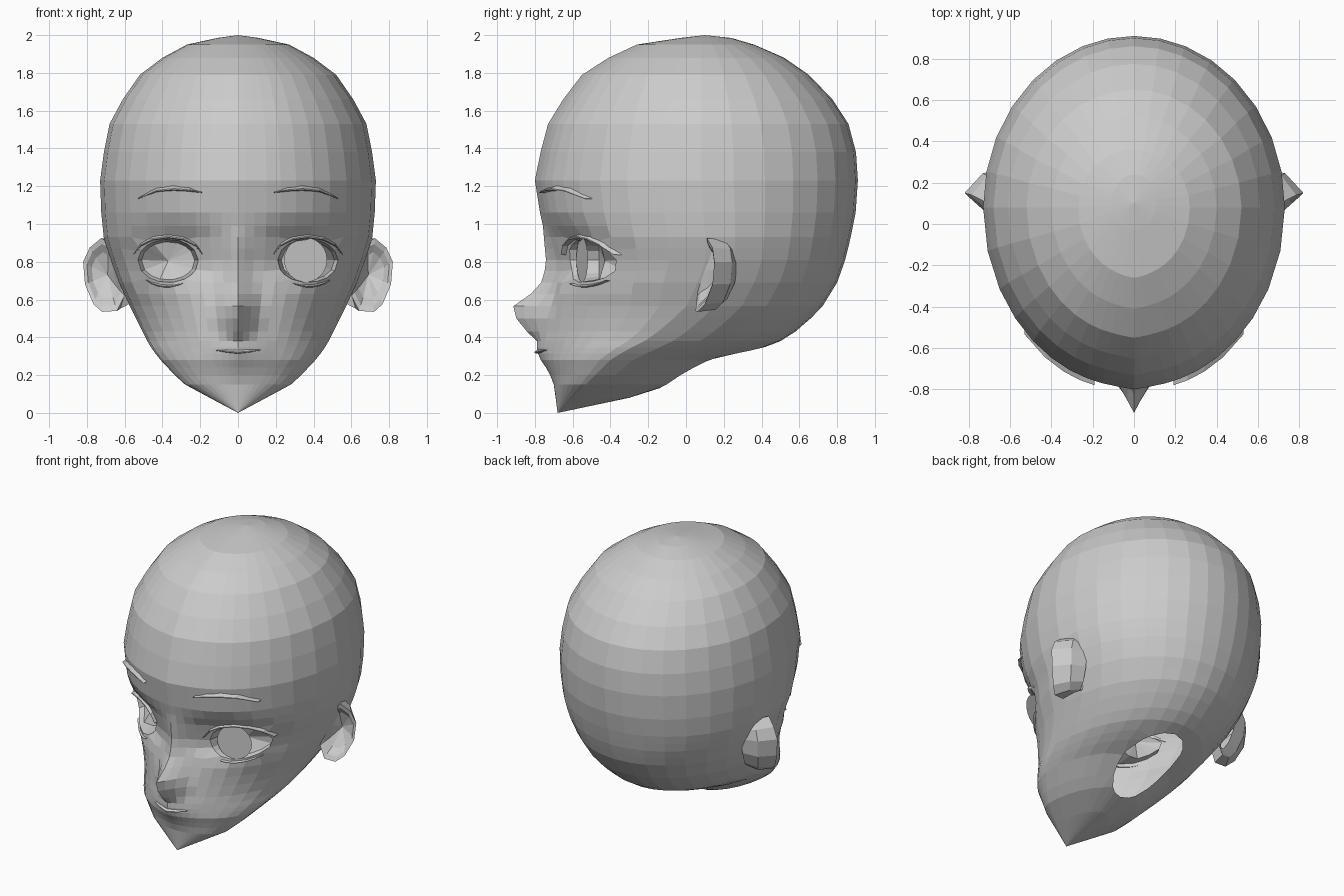
import bpy, bmesh, math
from mathutils import Vector

if "Cube" in bpy.data.objects:
    bpy.data.objects.remove(bpy.data.objects["Cube"])

grey = bpy.data.materials.new("plain_grey")
grey.diffuse_color = (0.6, 0.6, 0.6, 1)
grey.use_nodes = True
grey.node_tree.nodes["Principled BSDF"].inputs["Base Color"].default_value = grey.diffuse_color


def make(name, bm):
    bmesh.ops.recalc_face_normals(bm, faces=bm.faces[:])
    me = bpy.data.meshes.new(name)
    bm.to_mesh(me)
    bm.free()
    ob = bpy.data.objects.new(name, me)
    bpy.context.collection.objects.link(ob)
    me.materials.append(grey)
    return ob


def table(rows, z):
    """Linear lookup in a table sorted from high z to low z."""
    for a, b in zip(rows, rows[1:]):
        if a[0] >= z >= b[0]:
            t = (a[0] - z) / (a[0] - b[0])
            return [p + (q - p) * t for p, q in zip(a[1:], b[1:])]
    return list(rows[0][1:] if z > rows[0][0] else rows[-1][1:])


# Skull sections: height, front y, back y, half width, y of widest point
SECTIONS = [
    (1.985, -.02, .24, .11, .09), (1.95, -.25, .36, .27, .08),
    (1.88, -.40, .52, .40, .08), (1.79, -.54, .65, .52, .08),
    (1.66, -.64, .775, .61, .08), (1.53, -.72, .86, .68, .08),
    (1.38, -.76, .90, .71, .08), (1.23, -.79, .91, .73, .08),
    (1.07, -.765, .90, .725, .09), (.92, -.735, .87, .71, .10),
    (.80, -.70, .84, .67, .10), (.69, -.70, .80, .63, .06),
    (.56, -.725, .72, .57, 0), (.45, -.74, .61, .515, -.12),
    (.38, -.745, .50, .48, -.22), (.33, -.74, .37, .45, -.32),
    (.28, -.74, .18, .41, -.40), (.20, -.71, .02, .335, -.48),
    (.15, -.70, -.08, .28, -.53), (.08, -.69, -.30, .15, -.60)]
# Nose and lip projection: height, amount, half width
NOSE = [(.98, .01, .10), (.80, .045, .10), (.70, .06, .11), (.63, .11, .12),
        (.565, .19, .13), (.50, .165, .14), (.43, .10, .13), (.38, .045, .18),
        (.33, .05, .22), (.26, .02, .2), (.15, 0, .2)]
HEIGHTS = [1.985, 1.95, 1.88, 1.79, 1.66, 1.53, 1.38, 1.23, 1.06, .99, .93, .87, .81,
           .75, .69, .63, .565, .5, .43, .38, .345, .315, .28, .24, .2, .15, .08]
HALF = [0, 3, 7, 12, 18, 25, 33, 42, 52, 63, 76, 90, 102, 114, 126, 138, 149, 160, 170, 180]
ANGLES = HALF + [360 - a for a in HALF[-2:0:-1]]
EYE = Vector((.37, .805))
EYE_R = Vector((.16, .115))


def relief(x, z):
    """Nose, lips and eye sockets as a shift in y."""
    amount, width = table(NOSE, z)
    nose = amount * max(0, 1 - abs(x) / width) ** 1.3
    socket = .07 * math.exp(-((abs(x) - .33) / .2) ** 2 - ((z - .85) / .14) ** 6)
    return socket - nose


def taper(k, z):
    """Draws the cheeks in toward the mouth and chin."""
    return max(0, k) ** (1 + .25 * min(1, max(0, (.7 - z) / .25)))


def front_y(x, z):
    f, b, w, c = table(SECTIONS, z)
    return c + (f - c) * taper(math.sqrt(max(0, 1 - (x / w) ** 2)), z) + relief(x, z)


def under_z(x, y):
    """Height of the underside behind the jaw."""
    lo, hi = .08, .8
    for _ in range(30):
        z = (lo + hi) / 2
        f, b, w, c = table(SECTIONS, z)
        r = (y - c) / (b - c if y > c else f - c)
        lo, hi = (lo, z) if r * r + (x / w) ** 2 < 1 else (z, hi)
    return hi


def skull_point(deg, z):
    f, b, w, c = table(SECTIONS, z)
    s, k = math.sin(math.radians(deg)), math.cos(math.radians(deg))
    x = w * s
    y = c + (f - c) * taper(k, z) + relief(x, z) if k > 0 else c - (b - c) * k
    return (x, y, z)


def open_hole(bm, center, radius, axes, test):
    """Remove faces inside an ellipse and round off the rim; returns rim edges."""
    i, j = axes

    def offset(p):
        return Vector(((p[i] - center[0]) / radius[0], (p[j] - center[1]) / radius[1]))

    doomed = [f for f in bm.faces if test(f) and offset(f.calc_center_median()).length < 1]
    edges = {e for f in doomed for e in f.edges}
    rim = [e for e in edges if any(f not in doomed for f in e.link_faces)]
    bmesh.ops.delete(bm, geom=doomed, context='FACES')
    for v in {v for e in rim for v in e.verts}:
        d = offset(v.co).normalized()
        v.co[i] = center[0] + d.x * radius[0]
        v.co[j] = center[1] + d.y * radius[1]
    return rim


# Head shell
bm = bmesh.new()
rings = [[bm.verts.new(skull_point(a, z)) for a in ANGLES] for z in HEIGHTS]
n = len(ANGLES)
for up, low in zip(rings, rings[1:]):
    for i in range(n):
        bm.faces.new((up[i], up[(i + 1) % n], low[(i + 1) % n], low[i]))
for ring, tip in ((rings[0], (0, .1, 2)), (rings[-1], (0, -.68, 0))):
    v = bm.verts.new(tip)
    for i in range(n):
        bm.faces.new((ring[i], ring[(i + 1) % n], v))
bmesh.ops.recalc_face_normals(bm, faces=bm.faces[:])

# Neck opening
neck = open_hole(bm, (0, .14), (.18, .28), (0, 1),
                 lambda f: f.normal.z < -.1 and f.calc_center_median().z < .6)
for v in {v for e in neck for v in e.verts}:
    v.co.z = under_z(v.co.x, v.co.y)

# Eye openings with an inward rim and a shallow hollow behind
for s in (-1, 1):
    center = (s * EYE.x, EYE.y)
    rim = open_hole(bm, center, EYE_R, (0, 2), lambda f: f.calc_center_median().y < -.2)
    for v in {v for e in rim for v in e.verts}:
        v.co.y = front_y(v.co.x, v.co.z)
    new = bmesh.ops.extrude_edge_only(bm, edges=rim)["geom"]
    for v in (g for g in new if isinstance(g, bmesh.types.BMVert)):
        v.co.x = center[0] + (v.co.x - center[0]) * .88
        v.co.z = center[1] + (v.co.z - center[1]) * .88
        v.co.y = max(v.co.y + .04, -.46)
    back = bm.verts.new((center[0], -.43, center[1]))
    for e in [g for g in new if isinstance(g, bmesh.types.BMEdge)]:
        bm.faces.new((e.verts[0], e.verts[1], back))
make("head", bm)


def strip(name, path, thick, lift):
    """Tapered blade lying on the face along a path of (x, z) points."""
    bm = bmesh.new()
    loops = []
    for k, (x, z) in enumerate(path):
        t = thick * (.25 + math.sin(math.pi * k / (len(path) - 1)))
        y = front_y(x, z)
        loops.append([bm.verts.new(p) for p in (
            (x, y + .015, z + t), (x, y - lift, z - t * .3),
            (x, y - lift, z - t * .7), (x, y + .015, z - t))])
    for a, b in zip(loops, loops[1:]):
        for i in range(4):
            bm.faces.new((a[i], a[(i + 1) % 4], b[(i + 1) % 4], b[i]))
    bm.faces.new(loops[0])
    bm.faces.new(loops[-1])
    make(name, bm)


def lid(s, start, end, grow):
    pts = []
    for k in range(7):
        a = math.radians(start + (end - start) * k / 6)
        pts.append((s * (EYE.x + math.cos(a) * EYE_R.x * grow),
                    EYE.y + math.sin(a) * EYE_R.y * grow))
    return pts


# Ear outline, from the top root round the outer edge to the lower root
EAR = [(.68, .12, .90), (.725, .11, .925), (.785, .14, .875), (.82, .15, .80),
       (.81, .14, .68), (.765, .10, .575), (.72, .06, .535), (.64, .05, .54),
       (.60, .06, .62), (.64, .07, .78)]

for s, side in ((-1, "right"), (1, "left")):
    # Brows and eyelids
    strip(side + "_brow", [(s * x, z) for x, z in (
        (.19, 1.168), (.26, 1.185), (.34, 1.193), (.43, 1.182), (.53, 1.135))], .014, .03)
    strip(side + "_upper_lid", lid(s, 15, 165, 1.18), .014, .025)
    strip(side + "_lower_lid", lid(s, -115, -50, 1.15), .008, .01)

    # Ears: hollow front, rim and a back that runs into the skull
    bm = bmesh.new()
    mid = Vector((.70, .15, .73))
    rim = [Vector(p) for p in EAR]
    layers = [[mid.lerp(p, .62) + Vector((0, .02, 0)) for p in rim],
              [mid.lerp(p, .84) for p in rim], rim,
              [Vector((.60 + (p.x - .60) * .6, p.y + .095, .76 + (p.z - .76) * .95)) for p in rim],
              [Vector((.57 + (p.x - .60) * .25, p.y + .12, .77 + (p.z - .77) * .85)) for p in rim]]
    loops = [[bm.verts.new((s * p.x, p.y, p.z)) for p in l] for l in layers]
    m = len(EAR)
    for a, b in zip(loops, loops[1:]):
        for i in range(m):
            bm.faces.new((a[i], a[(i + 1) % m], b[(i + 1) % m], b[i]))
    c = bm.verts.new((s * .69, .18, .73))
    for i in range(m):
        bm.faces.new((loops[0][i], loops[0][(i + 1) % m], c))
    make(side + "_ear", bm)

# Lips
LIP_X = (-.12, -.06, 0, .06, .12)
strip("lower_lip", [(x, .327 + abs(x) * .05) for x in LIP_X], .012, .014)

# Single iris disc
bm = bmesh.new()
bmesh.ops.create_circle(bm, cap_ends=True, radius=.118, segments=24)
iris = make("left_iris", bm)
iris.rotation_euler = (math.radians(90), 0, math.radians(15))
iris.location = (.358, -.55, .81)
